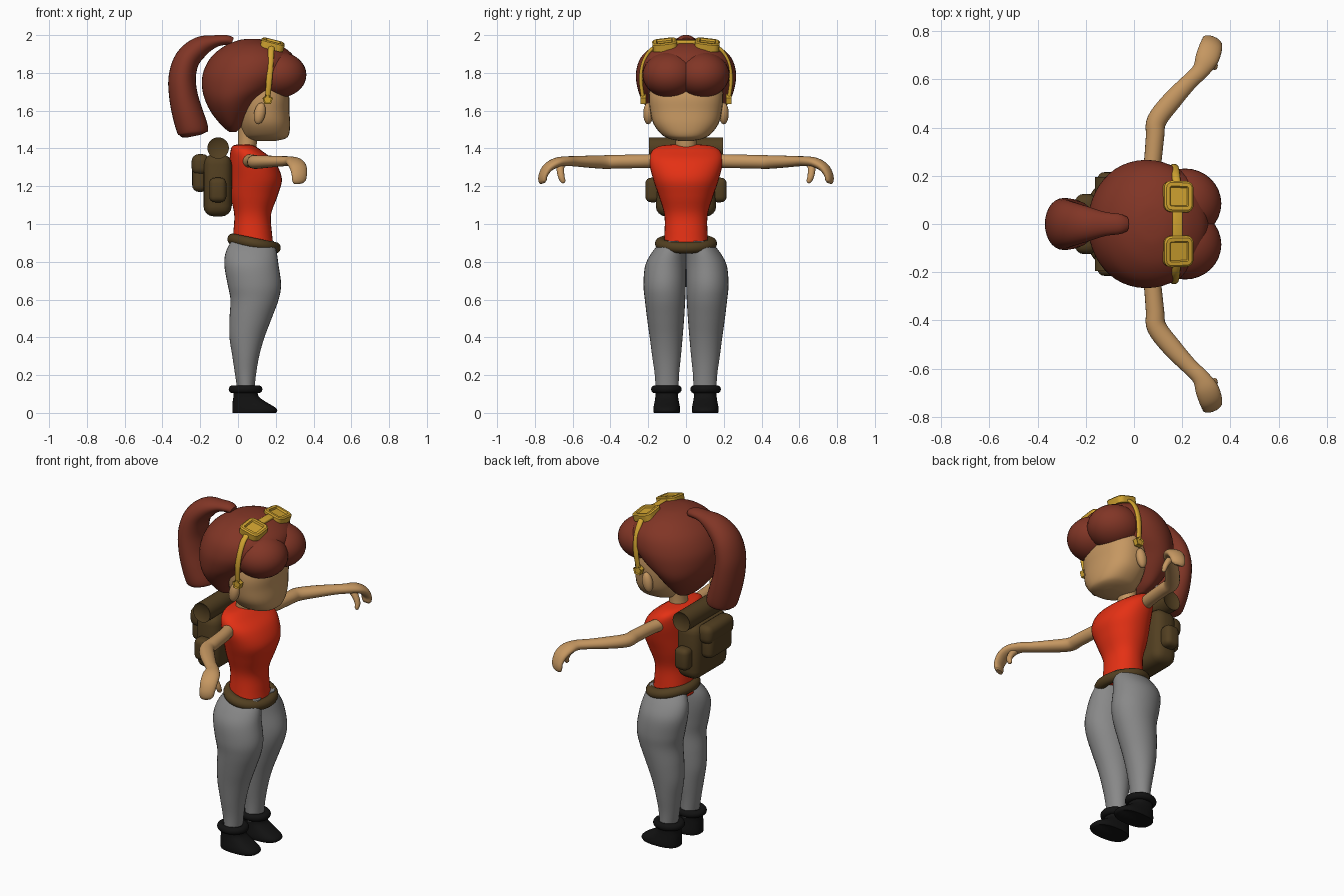
import bpy, bmesh, math
from mathutils import Vector, Matrix

if "Cube" in bpy.data.objects:
    bpy.data.objects.remove(bpy.data.objects["Cube"])


def material(name, rgb):
    m = bpy.data.materials.new(name)
    m.diffuse_color = (*rgb, 1)
    m.use_nodes = True
    m.node_tree.nodes["Principled BSDF"].inputs["Base Color"].default_value = m.diffuse_color
    return m


HAIR = material("auburn hair", (0.22, 0.036, 0.019))
SKIN = material("skin", (0.56, 0.31, 0.12))
RED = material("red shirt", (0.78, 0.03, 0.007))
GREY = material("grey trousers", (0.25, 0.25, 0.25))
BROWN = material("brown canvas", (0.085, 0.05, 0.015))
BLACK = material("black boots", (0.006, 0.006, 0.006))
YELLOW = material("yellow goggles", (0.64, 0.37, 0.03))


def finish(name, bm, mat, angle=50):
    bmesh.ops.recalc_face_normals(bm, faces=bm.faces)
    me = bpy.data.meshes.new(name)
    bm.to_mesh(me)
    bm.free()
    me.materials.append(mat)
    ob = bpy.data.objects.new(name, me)
    bpy.context.collection.objects.link(ob)
    bpy.ops.object.select_all(action='DESELECT')
    ob.select_set(True)
    bpy.context.view_layer.objects.active = ob
    bpy.ops.object.shade_smooth_by_angle(angle=math.radians(angle))
    return ob


def spline(rows, sub=5):
    """Catmull-Rom interpolation of rows of numbers."""
    p = [rows[0]] + list(rows) + [rows[-1]]
    out = []
    for i in range(1, len(p) - 2):
        for k in range(sub):
            t = k / sub
            out.append([0.5 * (2 * b + (c - a) * t + (2 * a - 5 * b + 4 * c - d) * t * t
                               + (3 * b - a - 3 * c + d) * t ** 3)
                        for a, b, c, d in zip(*p[i - 1:i + 3])])
    return out + [list(rows[-1])]


def skin_rings(name, mat, rings, angle=50):
    bm = bmesh.new()
    vs = [[bm.verts.new(c) for c in r] for r in rings]
    n = len(vs[0])
    for a, b in zip(vs, vs[1:]):
        for i in range(n):
            bm.faces.new((a[i], a[(i + 1) % n], b[(i + 1) % n], b[i]))
    bm.faces.new(vs[0])
    bm.faces.new(vs[-1])
    return finish(name, bm, mat, angle)


def loft(name, mat, rows, exp=2.0, n=32):
    """Rows are z, x min, x max, y centre, y half width."""
    def sgnpow(v):
        return math.copysign(abs(v) ** (2 / exp), v)
    rings = []
    for z, x0, x1, cy, hy in spline(rows):
        rings.append([((x0 + x1) / 2 + (x1 - x0) / 2 * sgnpow(math.cos(a)),
                       cy + hy * sgnpow(math.sin(a)), z)
                      for a in (2 * math.pi * i / n for i in range(n))])
    return skin_rings(name, mat, rings)


def tube(name, mat, rows, side, n=20):
    """Rows are x, y, z, radius along side, radius across."""
    pts = spline(rows)
    pos = [Vector(p[:3]) for p in pts]
    rings = []
    for i, p in enumerate(pts):
        t = (pos[min(i + 1, len(pos) - 1)] - pos[max(i - 1, 0)]).normalized()
        s = Vector(side)
        s = (s - t * s.dot(t)).normalized()
        u = t.cross(s)
        ra, rb = max(p[3], 0.002), max(p[4], 0.002)
        rings.append([pos[i] + s * ra * math.cos(a) + u * rb * math.sin(a)
                      for a in (2 * math.pi * k / n for k in range(n))])
    return skin_rings(name, mat, rings)


def ball(name, mat, loc, rad, tilt=0):
    bm = bmesh.new()
    bmesh.ops.create_uvsphere(bm, u_segments=32, v_segments=20, radius=1, matrix=Matrix.Translation(loc)
                              @ Matrix.Rotation(tilt, 4, 'Y') @ Matrix.Diagonal((*rad, 1)))
    return finish(name, bm, mat)


def box(name, mat, loc, size, bevel, tilt=0):
    bm = bmesh.new()
    bmesh.ops.create_cube(bm, size=1, matrix=Matrix.Diagonal((*size, 1)))
    bmesh.ops.bevel(bm, geom=bm.edges[:], offset=bevel, segments=4, profile=0.5, affect='EDGES')
    bm.transform(Matrix.Translation(loc) @ Matrix.Rotation(tilt, 4, 'Y'))
    return finish(name, bm, mat)


def cylinder(name, mat, loc, r, depth, n, rim):
    """Cylinder along y with recessed end faces."""
    bm = bmesh.new()
    bmesh.ops.create_cone(bm, cap_ends=True, segments=n, radius1=r, radius2=r, depth=depth)
    ends = [f for f in bm.faces if abs(f.normal.z) > 0.9]
    bmesh.ops.inset_individual(bm, faces=ends, thickness=rim, depth=-rim * 0.6)
    bm.transform(Matrix.Translation(loc) @ Matrix.Rotation(math.pi / 2, 4, 'X'))
    return finish(name, bm, mat, 35)


def ring(name, mat, loc, major, minor, scale, tilt=0):
    rows = 40
    bm = bmesh.new()
    vs = [[bm.verts.new(((major + minor * math.cos(b)) * math.cos(a) * scale[0],
                         (major + minor * math.cos(b)) * math.sin(a) * scale[1],
                         minor * math.sin(b) * scale[2]))
           for b in (2 * math.pi * k / 14 for k in range(14))]
          for a in (2 * math.pi * i / rows for i in range(rows))]
    for i in range(rows):
        for k in range(14):
            j, m = (i + 1) % rows, (k + 1) % 14
            bm.faces.new((vs[i][k], vs[j][k], vs[j][m], vs[i][m]))
    bm.transform(Matrix.Translation(loc) @ Matrix.Rotation(tilt, 4, 'Y'))
    return finish(name, bm, mat)


# Torso, belt, neck and head
loft("shirt", RED, [(0.87, -0.03, 0.19, 0, 0.12), (0.95, -0.025, 0.18, 0, 0.114),
                    (1.05, -0.02, 0.175, 0, 0.115), (1.15, -0.04, 0.21, 0, 0.145),
                    (1.24, -0.045, 0.232, 0, 0.175), (1.33, -0.045, 0.195, 0, 0.195),
                    (1.385, -0.04, 0.13, 0, 0.182), (1.412, -0.03, 0.09, 0, 0.14),
                    (1.42, -0.01, 0.07, 0, 0.08)], 2.2)
ring("belt", BROWN, (0.085, 0, 0.897), 0.12, 0.03, (0.96, 1.1, 1.0), 0.2)
loft("neck", SKIN, [(1.38, -0.01, 0.09, 0, 0.06), (1.43, 0.0, 0.1, 0, 0.055), (1.55, 0.0, 0.11, 0, 0.06)])
loft("face", SKIN, [(1.44, 0.08, 0.2, 0, 0.04), (1.452, 0.05, 0.25, 0, 0.09), (1.475, 0.03, 0.27, 0, 0.13),
                    (1.53, 0.01, 0.276, 0, 0.172), (1.6, 0.0, 0.272, 0, 0.19),
                    (1.68, 0.0, 0.27, 0, 0.196), (1.78, 0.0, 0.24, 0, 0.18)], 2.3)

# Hair: cap, two fringe lobes and ponytail
loft("hair_cap", HAIR, [(1.487, -0.045, -0.01, 0, 0.05), (1.515, -0.08, 0.02, 0, 0.115),
                        (1.58, -0.135, 0.075, 0, 0.18), (1.65, -0.172, 0.135, 0, 0.23),
                        (1.72, -0.19, 0.23, 0, 0.257), (1.8, -0.185, 0.3, 0, 0.265),
                        (1.88, -0.145, 0.3, 0, 0.24), (1.94, -0.075, 0.235, 0, 0.175),
                        (1.972, 0.0, 0.15, 0, 0.09), (1.98, 0.05, 0.1, 0, 0.025)], 2.0, 48)
tube("ponytail", HAIR, [(-0.03, 0, 1.965, 0.03, 0.022), (-0.06, 0, 1.974, 0.042, 0.026),
                        (-0.12, 0, 1.968, 0.05, 0.032), (-0.2, 0, 1.938, 0.075, 0.055),
                        (-0.267, 0, 1.873, 0.095, 0.066), (-0.295, 0, 1.78, 0.105, 0.072),
                        (-0.289, 0, 1.68, 0.108, 0.076), (-0.265, 0, 1.58, 0.105, 0.082),
                        (-0.24, 0, 1.5, 0.095, 0.083), (-0.235, 0, 1.475, 0.078, 0.07),
                        (-0.233, 0, 1.465, 0.04, 0.035)], (0, 1, 0), 28)

# Backpack with bedroll, flap and pockets
box("backpack", BROWN, (-0.108, 0, 1.205), (0.15, 0.32, 0.33), 0.055)
box("backpack_pocket", BROWN, (-0.2, 0, 1.245), (0.085, 0.22, 0.15), 0.035)
box("backpack_flap", BROWN, (-0.198, 0, 1.315), (0.095, 0.25, 0.11), 0.038)
cylinder("bedroll", BROWN, (-0.105, 0, 1.402), 0.057, 0.39, 28, 0.02)

# Goggle bridge
box("goggle_bridge", YELLOW, (0.18, 0, 1.962), (0.042, 0.12, 0.02), 0.007, 0.2)

for s, tag in ((1, "left"), (-1, "right")):
    ball(tag + "_fringe", HAIR, (0.212, s * 0.085, 1.79), (0.15, 0.145, 0.122))
    ball(tag + "_ear", SKIN, (0.115, s * 0.2, 1.585), (0.03, 0.026, 0.058), 0.2)
    box(tag + "_side_pocket", BROWN, (-0.107, s * 0.175, 1.18), (0.09, 0.08, 0.13), 0.03)

    # Goggle lens with a recessed centre, strap and buckle
    bm = bmesh.new()
    bmesh.ops.create_cube(bm, size=1, matrix=Matrix.Diagonal((0.125, 0.13, 0.036, 1)))
    upright = [e for e in bm.edges if abs(e.verts[0].co.z - e.verts[1].co.z) > 0.01]
    bmesh.ops.bevel(bm, geom=upright, offset=0.03, segments=4, profile=0.5, affect='EDGES')
    top = [f for f in bm.faces if f.normal.z > 0.9]
    bmesh.ops.inset_individual(bm, faces=top, thickness=0.008, depth=0.006)
    bmesh.ops.inset_individual(bm, faces=top, thickness=0.015, depth=0)
    bmesh.ops.inset_individual(bm, faces=top, thickness=0.005, depth=-0.01)
    bm.transform(Matrix.Translation((0.182, s * 0.112, 1.947)) @ Matrix.Rotation(-s * 0.12, 4, 'X')
                 @ Matrix.Rotation(0.25, 4, 'Y'))
    finish(tag + "_goggle_lens", bm, YELLOW, 35)
    tube(tag + "_goggle_strap", YELLOW, [(0.178, s * 0.16, 1.942, 0.017, 0.01), (0.174, s * 0.2, 1.905, 0.017, 0.01),
                                         (0.17, s * 0.23, 1.84, 0.017, 0.01), (0.165, s * 0.239, 1.76, 0.016, 0.01),
                                         (0.157, s * 0.228, 1.67, 0.014, 0.01)], (1, 0, 0), 12)
    cylinder(tag + "_goggle_buckle", YELLOW, (0.157, s * 0.226, 1.658), 0.029, 0.028, 5, 0.008)

    # Arm ending in a curled mitten hand, and thumb
    tube(tag + "_arm", SKIN, [(0.055, s * 0.15, 1.335, 0.036, 0.036), (0.075, s * 0.24, 1.332, 0.036, 0.036),
                              (0.087, s * 0.36, 1.33, 0.038, 0.036), (0.095, s * 0.43, 1.328, 0.041, 0.036),
                              (0.16, s * 0.515, 1.33, 0.04, 0.032), (0.23, s * 0.59, 1.332, 0.034, 0.027),
                              (0.275, s * 0.635, 1.332, 0.036, 0.026), (0.302, s * 0.685, 1.325, 0.048, 0.026),
                              (0.318, s * 0.73, 1.3, 0.048, 0.024), (0.324, s * 0.755, 1.262, 0.043, 0.02),
                              (0.322, s * 0.76, 1.23, 0.038, 0.018), (0.322, s * 0.757, 1.215, 0.025, 0.01)],
         (0.9, -s * 0.35, 0))
    tube(tag + "_thumb", SKIN, [(0.285, s * 0.665, 1.32, 0.022, 0.02), (0.315, s * 0.665, 1.285, 0.02, 0.018),
                                (0.332, s * 0.66, 1.25, 0.017, 0.015), (0.334, s * 0.65, 1.225, 0.013, 0.011),
                                (0.333, s * 0.647, 1.218, 0.006, 0.005)], (0, 1, 0), 12)

    # Trouser leg
    loft(tag + "_leg", GREY, [(0.1, 0.0, 0.085, s * 0.1, 0.06), (0.2, -0.015, 0.095, s * 0.101, 0.064),
                              (0.3, -0.03, 0.112, s * 0.103, 0.076), (0.4, -0.045, 0.14, s * 0.105, 0.087),
                              (0.5, -0.045, 0.178, s * 0.108, 0.098), (0.6, -0.04, 0.215, s * 0.111, 0.107),
                              (0.68, -0.055, 0.228, s * 0.113, 0.112), (0.78, -0.072, 0.215, s * 0.108, 0.108),
                              (0.85, -0.065, 0.205, s * 0.09, 0.09), (0.91, -0.035, 0.19, s * 0.065, 0.065)])

    # Boot and rolled cuff
    loft(tag + "_boot", BLACK, [(0.0, -0.028, 0.2, s * 0.102, 0.068), (0.012, -0.03, 0.208, s * 0.102, 0.071),
                                (0.03, -0.03, 0.195, s * 0.102, 0.07), (0.06, -0.028, 0.145, s * 0.102, 0.064),
                                (0.09, -0.024, 0.108, s * 0.102, 0.06), (0.13, -0.024, 0.105, s * 0.102, 0.06)], 2.5)
    ring(tag + "_boot_cuff", BLACK, (0.04, 0, 0.125), 0.065, 0.021, (1.04, 0.94, 1.0)).location.y = s * 0.104
